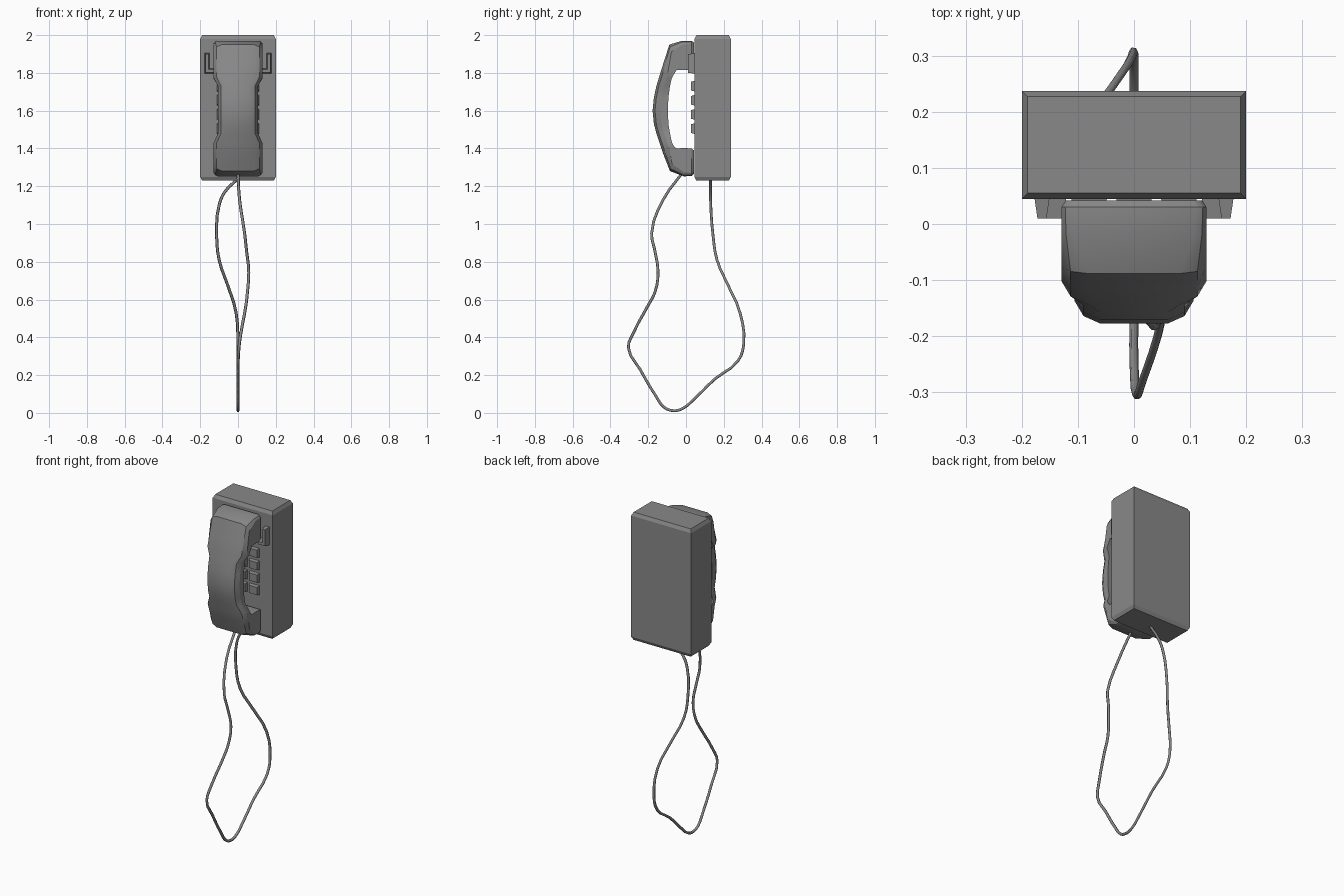
import bpy, bmesh, math
from mathutils import Vector

cube = bpy.data.objects.get("Cube")
if cube:
    bpy.data.objects.remove(cube)

GREY = (0.25, 0.25, 0.25, 1)
mat = bpy.data.materials.new("phone grey")
mat.use_nodes = True
mat.diffuse_color = GREY
mat.node_tree.nodes["Principled BSDF"].inputs["Base Color"].default_value = GREY


def loft(name, rings, angle=30):
    """Skin matching rings of points and cap both ends."""
    bm = bmesh.new()
    loops = [[bm.verts.new(p) for p in ring] for ring in rings]
    n = len(loops[0])
    for a, b in zip(loops, loops[1:]):
        for i in range(n):
            j = (i + 1) % n
            bm.faces.new((a[i], a[j], b[j], b[i]))
    bm.faces.new(loops[0])
    bm.faces.new(loops[-1])
    bmesh.ops.recalc_face_normals(bm, faces=bm.faces)
    mesh = bpy.data.meshes.new(name)
    bm.to_mesh(mesh)
    bm.free()
    mesh.materials.append(mat)
    obj = bpy.data.objects.new(name, mesh)
    bpy.context.collection.objects.link(obj)
    bpy.ops.object.select_all(action='DESELECT')
    obj.select_set(True)
    bpy.context.view_layer.objects.active = obj
    bpy.ops.object.shade_smooth_by_angle(angle=math.radians(angle))
    return obj


def level(x0, x1, y0, y1, z):
    return [(x0, y0, z), (x1, y0, z), (x1, y1, z), (x0, y1, z)]


def raised(name, x0, x1, z0, z1, front, taper):
    """Block standing on the body's front face, narrowing outward."""
    def ring(y, t):
        return [(x0 + t, y, z0 + t), (x1 - t, y, z0 + t),
                (x1 - t, y, z1 - t), (x0 + t, y, z1 - t)]
    return loft(name, [ring(0.05, 0), ring(front, taper)])


# Wall body with chamfered top and bottom rims
def body_level(z, inset):
    return level(inset - 0.2, 0.2 - inset, 0.045 + inset, 0.237 - inset, z)


loft("body", [body_level(1.23, 0.01), body_level(1.25, 0),
              body_level(1.98, 0), body_level(2, 0.01)], 20)

# Handset: outer (y, z), inner (y, z), half width, chamfer scale
WIDE, SLIM = 0.129, 0.106
stations = [
    ((0.042, 1.96), (0.042, 1.83), 0.122, 0.4),
    ((0.03, 1.97), (0.03, 1.815), WIDE, 0.4),
    ((-0.02, 1.97), (-0.01, 1.815), WIDE, 0.5),
    ((-0.088, 1.95), (-0.05, 1.815), WIDE, 1),
    ((-0.12, 1.85), (-0.065, 1.79), WIDE, 1),
    ((-0.142, 1.78), (-0.076, 1.77), WIDE, 1),
    ((-0.157, 1.73), (-0.085, 1.73), SLIM, 1),
    ((-0.17, 1.67), (-0.093, 1.67), SLIM, 1),
    ((-0.177, 1.6), (-0.096, 1.6), SLIM, 1),
    ((-0.17, 1.53), (-0.093, 1.53), SLIM, 1),
    ((-0.157, 1.48), (-0.085, 1.48), SLIM, 1),
    ((-0.14, 1.43), (-0.074, 1.43), WIDE, 1),
    ((-0.12, 1.37), (-0.063, 1.41), WIDE, 1),
    ((-0.085, 1.28), (-0.05, 1.4), WIDE, 1),
    ((-0.01, 1.252), (-0.01, 1.402), WIDE, 0.5),
    ((0.03, 1.255), (0.03, 1.4), WIDE, 0.4),
    ((0.042, 1.265), (0.042, 1.39), 0.122, 0.4),
]
rings = []
for outer, inner, w, k in stations:
    o, i = Vector((0, *outer)), Vector((0, *inner))
    d = (i - o).normalized()
    half = [(w, i), (w, o + d * 0.04 * k),
            (w - 0.016 * k, o + d * 0.013 * k), (w - 0.045 * k, o)]
    right = [(x, p.y, p.z) for x, p in half]
    rings.append(right + [(-x, y, z) for x, y, z in reversed(right)])
loft("handset", rings)

# Cradle hooks either side of the earpiece
for side, label in ((1, "left"), (-1, "right")):
    for part, a, b, z0, z1 in (("post", 0.15, 0.178, 1.795, 1.905),
                               ("foot", 0.12, 0.178, 1.795, 1.825)):
        x0, x1 = sorted((side * a, side * b))
        raised(f"{label}_cradle_{part}", x0, x1, z0, z1, 0.01, 0.006)

# Keypad
for row in range(4):
    for col in (-1, 0, 1):
        x, z = col * 0.08, 1.73 - row * 0.075
        raised(f"key_{row}_{col + 1}", x - 0.033, x + 0.033,
               z - 0.029, z + 0.029, 0.027, 0.006)

# Hanging cord, from the mouthpiece round to the body
path = [
    (0, -0.02, 1.27), (0.008, -0.12, 1.13), (0.035, -0.182, 0.95),
    (0.045, -0.165, 0.86), (0.057, -0.148, 0.745), (0.05, -0.164, 0.64),
    (0.042, -0.2, 0.57), (0.015, -0.28, 0.42), (0.005, -0.305, 0.345),
    (0, -0.243, 0.23), (0, -0.16, 0.09), (0, -0.116, 0.03),
    (0, -0.07, 0.012), (0, -0.02, 0.022), (0, 0.05, 0.08),
    (0, 0.153, 0.18), (0, 0.275, 0.275), (0, 0.305, 0.36),
    (-0.01, 0.286, 0.53), (-0.055, 0.222, 0.677), (-0.1, 0.164, 0.81),
    (-0.113, 0.143, 0.94), (-0.1, 0.131, 1.1), (-0.07, 0.13, 1.17),
    (0, 0.13, 1.24),
]
curve = bpy.data.curves.new("cord", 'CURVE')
curve.dimensions = '3D'
curve.bevel_depth = 0.008
curve.bevel_resolution = 1
curve.resolution_u = 3
curve.use_fill_caps = True
spline = curve.splines.new('BEZIER')
spline.bezier_points.add(len(path) - 1)
for point, co in zip(spline.bezier_points, path):
    point.co = co
    point.handle_left_type = point.handle_right_type = 'AUTO'
curve.materials.append(mat)
bpy.context.collection.objects.link(bpy.data.objects.new("cord", curve))
